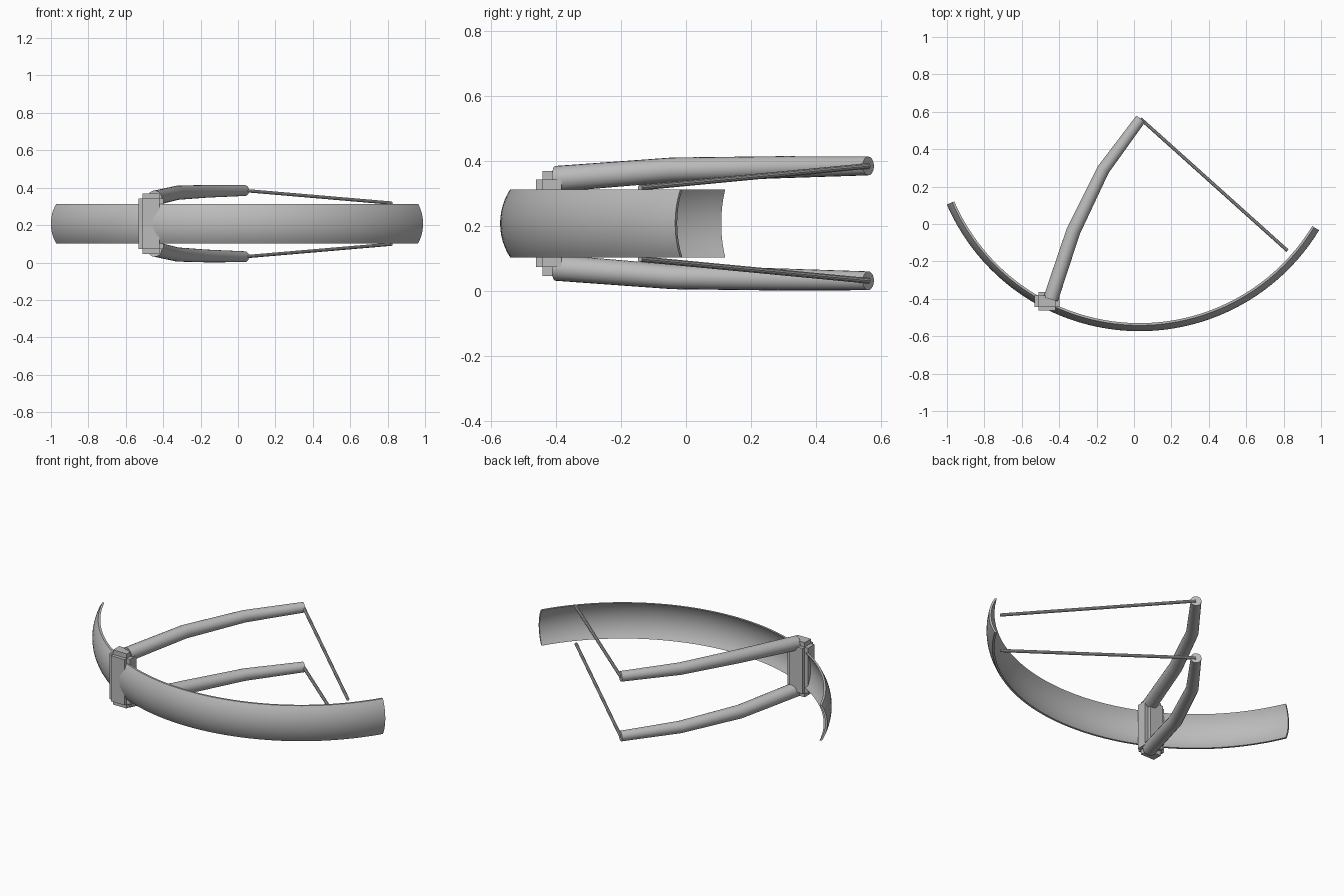
import bpy, bmesh, math
from mathutils import Vector

cube = bpy.data.objects.get("Cube")
if cube:
    bpy.data.objects.remove(cube, do_unlink=True)

MID = 0.208                      # height of the mirror plane
HUB = Vector((0.03, 0.55))       # centre of the guard's arc

grey = bpy.data.materials.new("plain grey")
grey.use_nodes = True
grey.diffuse_color = (0.5, 0.5, 0.5, 1)
grey.node_tree.nodes["Principled BSDF"].inputs["Base Color"].default_value = (0.5, 0.5, 0.5, 1)


def finish(name, bm, smooth=True):
    bmesh.ops.recalc_face_normals(bm, faces=bm.faces)
    mesh = bpy.data.meshes.new(name)
    bm.to_mesh(mesh)
    bm.free()
    mesh.materials.append(grey)
    obj = bpy.data.objects.new(name, mesh)
    bpy.context.collection.objects.link(obj)
    if smooth:
        bpy.ops.object.select_all(action='DESELECT')
        obj.select_set(True)
        bpy.context.view_layer.objects.active = obj
        bpy.ops.object.shade_smooth_by_angle(angle=math.radians(30))
    return obj


def loft(bm, rings):
    """Bridge closed rings of points and cap both ends."""
    rows = [[bm.verts.new(p) for p in ring] for ring in rings]
    n = len(rows[0])
    for a, b in zip(rows, rows[1:]):
        for i in range(n):
            j = (i + 1) % n
            bm.faces.new((a[i], a[j], b[j], b[i]))
    bm.faces.new(rows[0])
    bm.faces.new(rows[-1])


def tube(name, path, radii, sides):
    pts = [Vector(p) for p in path]
    rings = []
    for i, p in enumerate(pts):
        d = (pts[min(i + 1, len(pts) - 1)] - pts[max(i - 1, 0)]).normalized()
        u = d.cross(Vector((0, 0, 1))).normalized()
        v = u.cross(d)
        turn = [2 * math.pi * k / sides for k in range(sides)]
        rings.append([p + radii[i] * (math.cos(t) * u + math.sin(t) * v) for t in turn])
    bm = bmesh.new()
    loft(bm, rings)
    return finish(name, bm)


# Curved guard: a thin arched section swept round the hub
def guard(steps=64, cuts=12, radius=1.123, half=0.105, sag=0.031, thick=0.012):
    bend = (half ** 2 + sag ** 2) / (2 * sag)
    spread = math.asin(half / bend)
    angles = [spread * (2 * k / cuts - 1) for k in range(cuts + 1)]
    outer = [(radius - bend + bend * math.cos(a), bend * math.sin(a)) for a in angles]
    section = outer + [(r - thick, z) for r, z in reversed(outer)]
    start, end = math.radians(203.4), math.radians(328.7)
    rings = []
    for s in range(steps + 1):
        t = start + (end - start) * s / steps
        rings.append([(HUB.x + r * math.cos(t), HUB.y + r * math.sin(t), MID + z)
                      for r, z in section])
    bm = bmesh.new()
    loft(bm, rings)
    finish("curved_guard", bm)


guard()

# Clamp block: three crossing boxes, each full length along one axis
bm = bmesh.new()
centre = Vector((-0.465, -0.413, MID))
full = Vector((0.134, 0.099, 0.324))
inset = Vector((0.044, 0.04, 0.054))
for axis in range(3):
    size = full - inset
    size[axis] = full[axis]
    made = bmesh.ops.create_cube(bm, size=1)["verts"]
    bmesh.ops.scale(bm, vec=size, verts=made)
    bmesh.ops.translate(bm, vec=centre, verts=made)
finish("clamp_block", bm, smooth=False)

# Tapered arms and thin stay rods, mirrored above and below the guard
for side, sign in (("upper", 1), ("lower", -1)):
    arm = [(-0.445, -0.40, 0.137), (-0.325, -0.04, 0.165),
           (-0.165, 0.29, 0.173), (0.036, 0.562, 0.177)]
    tube(side + "_arm", [(x, y, MID + sign * z) for x, y, z in arm],
         (0.04, 0.038, 0.034, 0.029), 20)
    rod = [(0.036, 0.562, 0.177), (0.82, -0.142, 0.11)]
    tube(side + "_stay_rod", [(x, y, MID + sign * z) for x, y, z in rod],
         (0.009, 0.009), 10)
